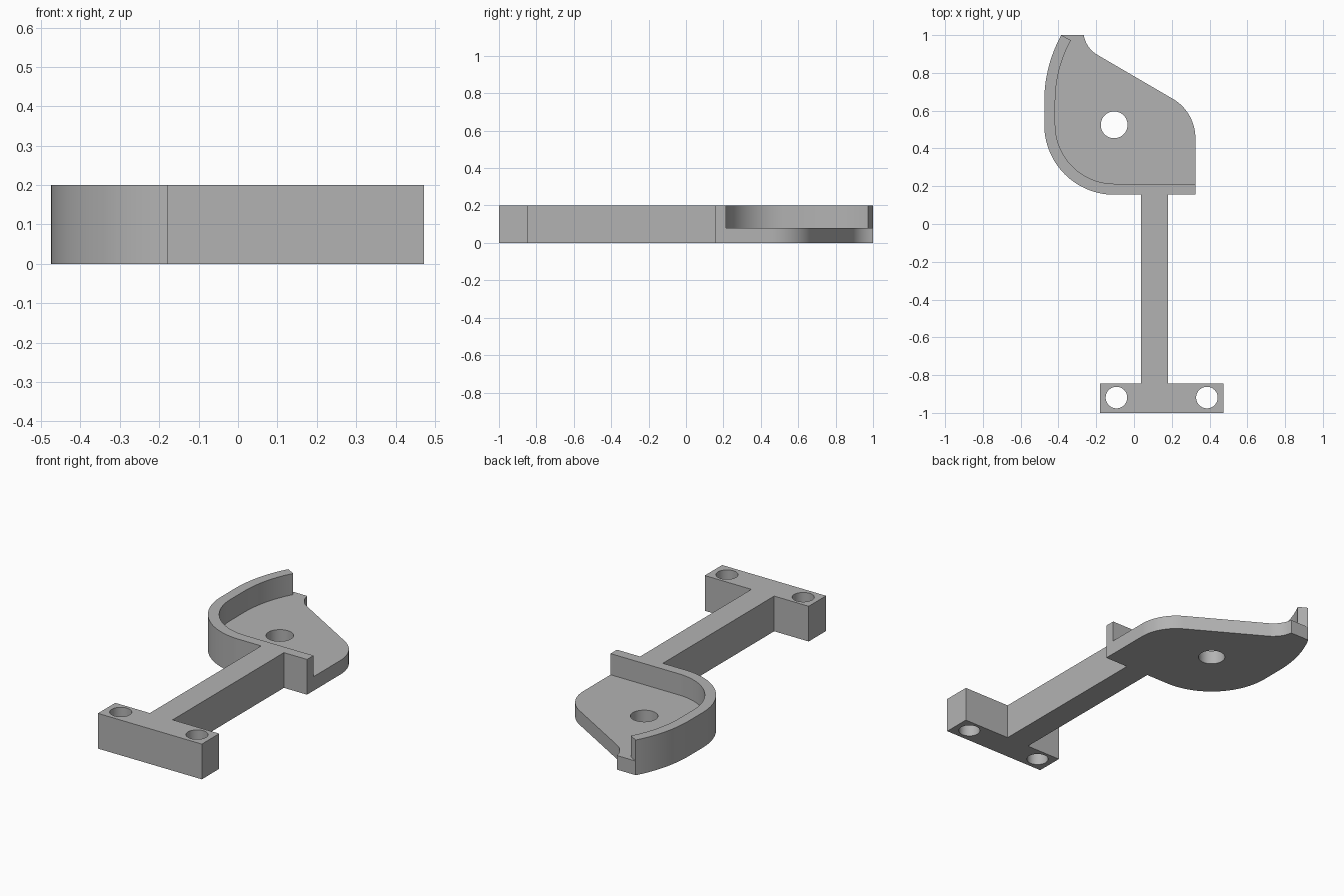
import bpy, bmesh
from math import sin, cos, radians

old = bpy.data.objects.get("Cube")
if old:
    bpy.data.objects.remove(old, do_unlink=True)

# One plain grey material
grey = bpy.data.materials.new("plain_grey")
grey.use_nodes = True
colour = (0.45, 0.45, 0.45, 1)
grey.diffuse_color = colour
grey.node_tree.nodes["Principled BSDF"].inputs["Base Color"].default_value = colour


def arc(centre, radius, start, end, steps=20):
    """Points along an arc, angles in degrees."""
    angles = [radians(start + (end - start) * i / steps) for i in range(steps + 1)]
    return [(centre[0] + radius * cos(a), centre[1] + radius * sin(a)) for a in angles]


def hole(x, y, radius):
    return arc((x, y), radius, 0, 360, 48)[:-1]


def slab(name, height, *outlines):
    """Solid of the given height; outlines after the first become holes."""
    curve = bpy.data.curves.new(name, "CURVE")
    curve.dimensions = "2D"
    curve.fill_mode = "BOTH"
    curve.extrude = height / 2
    for points in outlines:
        spline = curve.splines.new("POLY")
        spline.points.add(len(points) - 1)
        for point, (x, y) in zip(spline.points, points):
            point.co = (x, y, 0, 1)
        spline.use_cyclic_u = True
    obj = bpy.data.objects.new(name, curve)
    bpy.context.collection.objects.link(obj)
    bpy.ops.object.select_all(action="DESELECT")
    obj.select_set(True)
    bpy.context.view_layer.objects.active = obj
    bpy.ops.object.convert(target="MESH")
    obj = bpy.context.object
    # Weld the caps to the sides, and stand the slab on the ground
    bm = bmesh.new()
    bm.from_mesh(obj.data)
    bmesh.ops.remove_doubles(bm, verts=bm.verts, dist=0.0002)
    bmesh.ops.translate(bm, verts=bm.verts, vec=(0, 0, height / 2))
    bmesh.ops.recalc_face_normals(bm, faces=bm.faces)
    bm.to_mesh(obj.data)
    bm.free()
    obj.data.materials.clear()
    obj.data.materials.append(grey)
    bpy.ops.object.shade_smooth_by_angle(angle=radians(25))
    return obj


HEIGHT, FLOOR, WALL = 0.2, 0.08, 0.058
RIGHT, BACK = 0.325, 1.0
PIVOT, SWEEP = (-0.105, 0.525), (0.25, 0.65)   # centres of the two wall curves


def wall_curve(offset):
    """Curved side of the cradle, from the rear tip round to the front."""
    return (arc(SWEEP, 0.725 - offset, 151.1, 180)
            + arc(PIVOT, 0.37 - offset, 180, 270, 32))


outer, inner = wall_curve(0), wall_curve(WALL)
front, inside = outer[-1][1], inner[-1][1]

# Cradle wall, arm and mounting foot in one full-height piece
foot_back = -0.844
arm_and_foot = [(0.037, front), (0.037, foot_back), (-0.18, foot_back), (-0.18, -1),
                (0.473, -1), (0.473, foot_back), (0.18, foot_back), (0.18, front)]
slab("wall_arm_and_foot", HEIGHT,
     outer + arm_and_foot + [(RIGHT, front), (RIGHT, inside)] + inner[::-1],
     hole(-0.093, -0.919, 0.057), hole(0.386, -0.919, 0.057))

# Thin floor inside the wall, with the pivot hole
rounded_corner = arc((0.085, 0.455), 0.24, 0, 60)
hollow = arc((-0.118, 1.025), 0.15, 240, 189.6)
slab("cradle_floor", FLOOR,
     inner + [(RIGHT, inside)] + rounded_corner + hollow + [outer[0]],
     hole(*PIVOT, 0.071))
